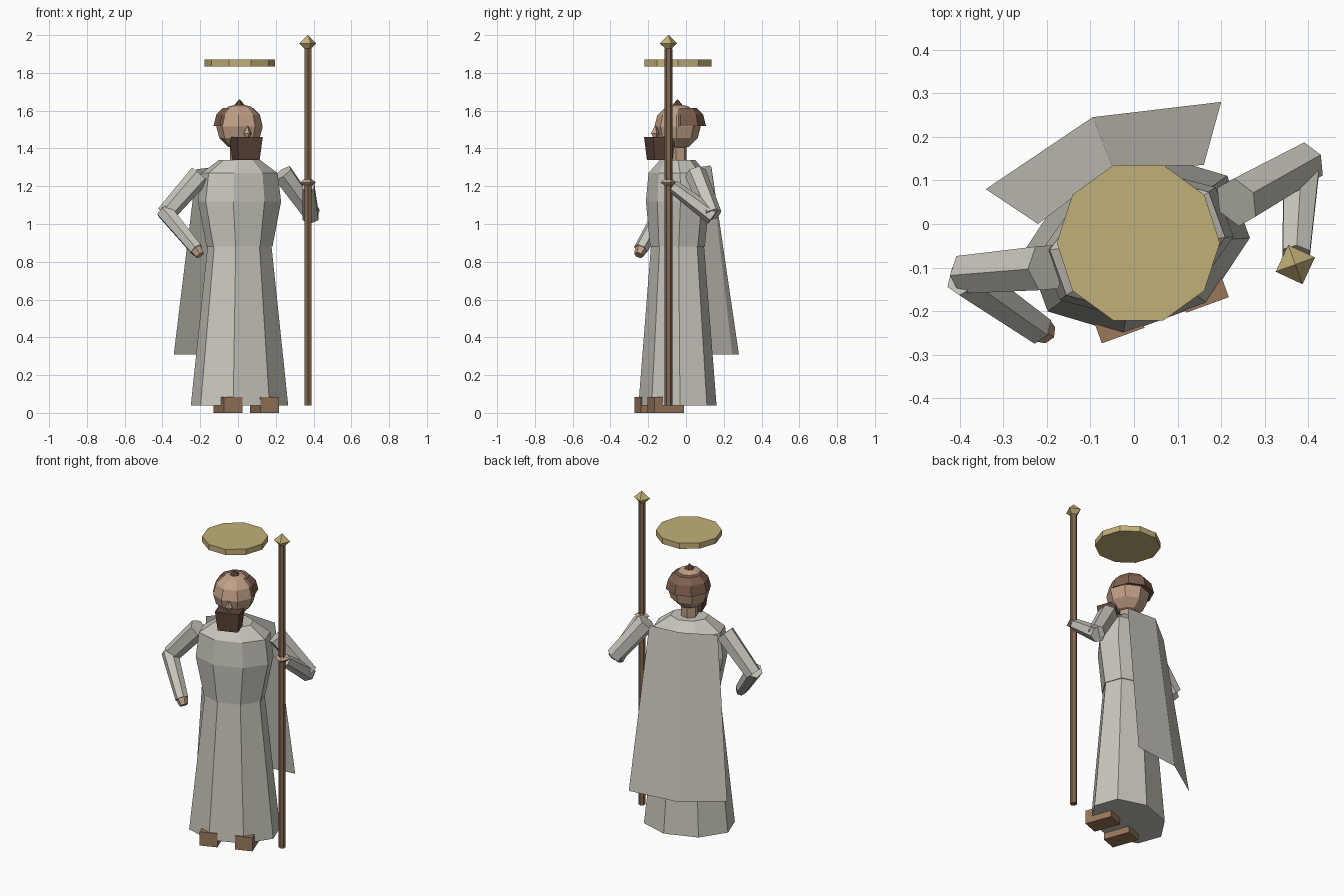
import bpy, math
from mathutils import Vector, Matrix

if "Cube" in bpy.data.objects:
    bpy.data.objects.remove(bpy.data.objects["Cube"])

YAW = math.radians(20)                       # the figure is turned a little
BODY = Matrix.Translation((0.008, -0.045, 0)) @ Matrix.Rotation(YAW, 4, 'Z')


def srgb(name, r, g, b):
    m = bpy.data.materials.new(name)
    m.diffuse_color = [((c + 0.055) / 1.055) ** 2.4 for c in (r, g, b)] + [1]
    m.use_nodes = True
    m.node_tree.nodes["Principled BSDF"].inputs["Base Color"].default_value = m.diffuse_color
    return m


ROBE = srgb("robe_grey", 0.79, 0.78, 0.74)
SKIN = srgb("skin", 0.76, 0.63, 0.53)
HAIR = srgb("hair_brown", 0.50, 0.38, 0.31)
BEARD = srgb("beard_dark", 0.37, 0.27, 0.23)
WOOD = srgb("staff_wood", 0.53, 0.41, 0.32)
SHOE = srgb("shoe_leather", 0.60, 0.47, 0.36)
GOLD = srgb("pale_gold", 0.76, 0.69, 0.47)


def mesh(name, verts, faces, mat, matrix=None):
    me = bpy.data.meshes.new(name)
    me.from_pydata([tuple(v) for v in verts], [], faces)
    if matrix:
        me.transform(matrix)
    me.materials.append(mat)
    ob = bpy.data.objects.new(name, me)
    bpy.context.collection.objects.link(ob)
    return ob


def loft(name, rings, n, mat, matrix=None, phase=0.5, caps=True):
    """Stack of elliptical n-sided rings given as (z, half width, half depth)."""
    verts, faces = [], []
    for z, a, b in rings:
        for i in range(n):
            t = math.tau * (i + phase) / n
            verts.append((a * math.cos(t), b * math.sin(t), z))
    for r in range(len(rings) - 1):
        for i in range(n):
            j = (i + 1) % n
            faces.append((r * n + i, r * n + j, (r + 1) * n + j, (r + 1) * n + i))
    if caps:
        faces.append(tuple(reversed(range(n))))
        faces.append(tuple(range((len(rings) - 1) * n, len(rings) * n)))
    return mesh(name, verts, faces, mat, matrix)


def limb(name, p, q, r0, r1, mat, n=6):
    """Tapered prism from p to q."""
    p, q = Vector(p), Vector(q)
    d = q - p
    m = Matrix.Translation(p) @ d.to_track_quat('Z', 'Y').to_matrix().to_4x4()
    return loft(name, [(0, r0, r0), (d.length, r1, r1)], n, mat, m)


def diamond(name, c, r, h, mat):
    m = Matrix.Translation(c) @ Matrix.Rotation(YAW, 4, 'Z')
    return loft(name, [(-h, .001, .001), (0, r, r), (h, .001, .001)], 4, mat, m, 0)


# Robe: skirt and torso
loft("skirt", [(0.04, .267, .198), (0.89, .174, .135)], 8, ROBE, BODY)
loft("torso", [(0.88, .18, .14), (1.12, .23, .158), (1.27, .21, .145),
               (1.34, .11, .09)], 8, ROBE, BODY)

# Cape: folded sheet hanging from the shoulders
mesh("cape", [(-.22, 0, 1.29), (-.05, .13, 1.31), (.16, .135, 1.30),
              (-.34, .08, .31), (-.095, .245, .31), (.20, .28, .31)],
     [(0, 3, 4, 1), (1, 4, 5, 2)], ROBE)

# Arms, with sleeves overlapping at the elbows
limb("right_upper_arm", (-.20, -.10, 1.26), (-.385, -.115, 1.05), .058, .05, ROBE)
limb("right_forearm", (-.39, -.12, 1.07), (-.22, -.24, .865), .048, .038, ROBE)
limb("right_hand", (-.225, -.235, .87), (-.20, -.25, .835), .036, .025, SKIN)
limb("left_upper_arm", (.235, .05, 1.27), (.395, .14, 1.05), .058, .05, ROBE)
limb("left_forearm", (.385, .145, 1.04), (.372, -.07, 1.20), .048, .036, ROBE)
diamond("left_hand", (.37, -.093, 1.22), .045, .032, SKIN)

# Staff with a gem on top
loft("staff", [(.04, .021, .021), (1.93, .021, .021)], 6, WOOD,
     Matrix.Translation((.37, -.093, 0)))
diamond("staff_gem", (.37, -.093, 1.956), .048, .044, GOLD)

# Head, neck, hair ring, tuft, beard and nose
loft("neck", [(1.33, .05, .05), (1.43, .05, .05)], 6, SKIN, BODY)
c, r = 1.515, .122
head = [(c + r * math.sin(t), r * math.cos(t) + .001, r * math.cos(t) + .001)
        for t in (math.radians(a) for a in range(-90, 91, 30))]
loft("head", head, 8, SKIN, BODY)
loft("hair_ring", [(1.525, .10, .10), (1.52, .13, .13), (1.58, .115, .115),
                   (1.615, .08, .08)], 8, HAIR,
     BODY @ Matrix.Translation((0, .022, 0)))
loft("hair_tuft", [(1.625, .032, .032), (1.66, .002, .002)], 6, BEARD, BODY)
loft("beard", [(1.34, .083, .072), (1.46, .102, .088)], 4, BEARD,
     BODY @ Matrix.Translation((0, -.10, 0)))
loft("nose", [(1.45, .006, .006), (1.48, .022, .024), (1.52, .002, .002)], 4, SKIN,
     BODY @ Matrix.Translation((0, -.125, 0)), 0)

# Shoes peeking out under the hem
for side, name in ((-1, "right_shoe"), (1, "left_shoe")):
    h = math.sqrt(2)
    loft(name, [(0, .052 * h, .083 * h), (.085, .052 * h, .083 * h)], 4, SHOE,
         BODY @ Matrix.Translation((side * .103, -.104, 0)))

# Halo
loft("halo", [(1.835, .187, .187), (1.87, .187, .187)], 10, GOLD,
     Matrix.Translation((.01, -.043, 0)), 0)
